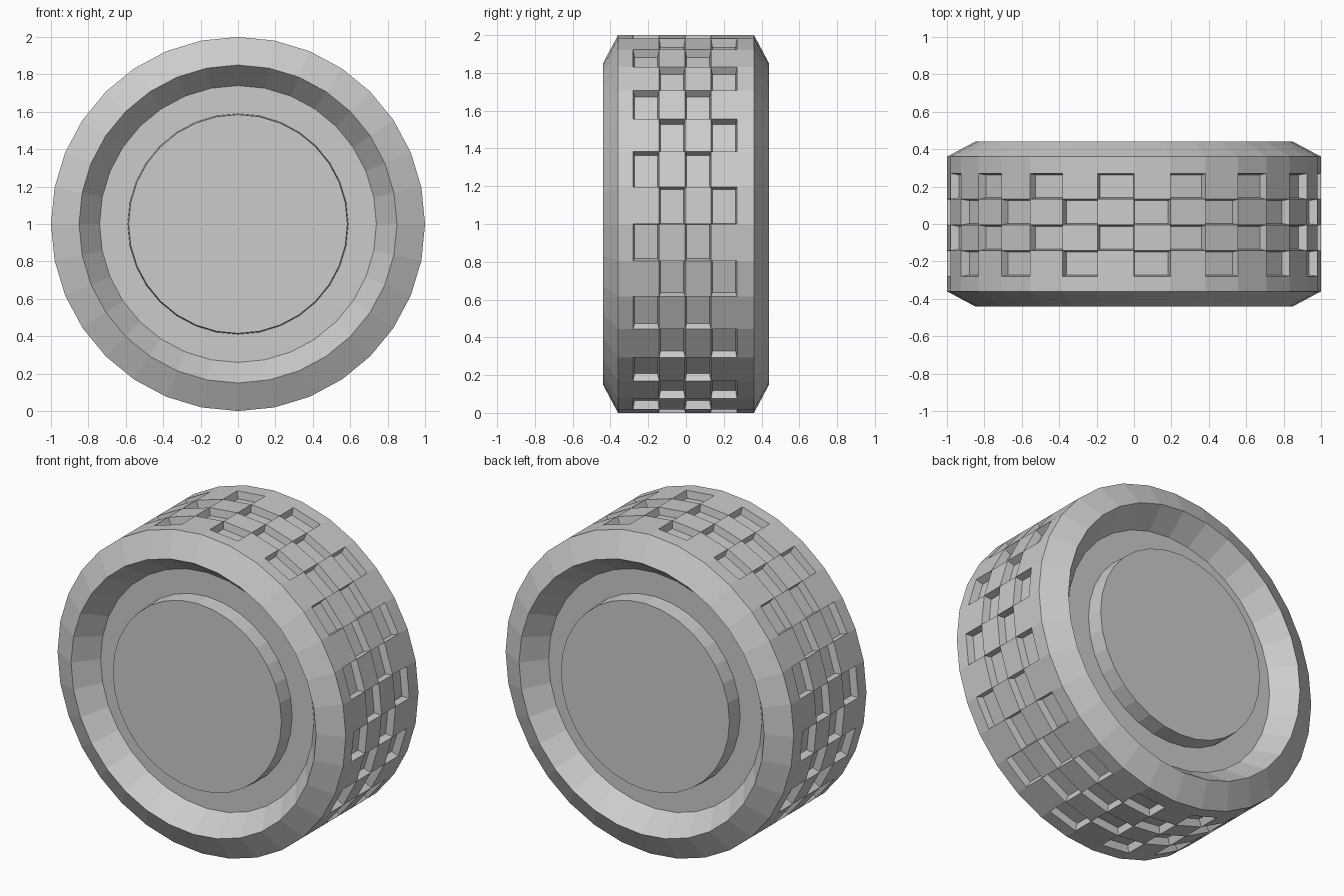
import bpy, bmesh
from math import sin, cos, pi

if "Cube" in bpy.data.objects:
    bpy.data.objects.remove(bpy.data.objects["Cube"])

SIDES = 32
FLOOR, HUB = 0.305, 0.405          # depth of the sidewall floor and hub face


def lathe(profile):
    """Spin (y, radius) points, running front to back, around the wheel axle."""
    bm = bmesh.new()
    rings = [[bm.verts.new((r * sin(2 * pi * k / SIDES), y, 1 + r * cos(2 * pi * k / SIDES)))
              for k in range(SIDES)] for y, r in profile]
    grid = {}
    for j in range(len(rings) - 1):
        a, b = rings[j], rings[j + 1]
        for k in range(SIDES):
            n = (k + 1) % SIDES
            grid[j, k] = bm.faces.new((a[k], a[n], b[n], b[k]))
    return bm, rings, grid


def finish(bm, name):
    bm.normal_update()
    mesh = bpy.data.meshes.new(name)
    bm.to_mesh(mesh)
    bm.free()
    obj = bpy.data.objects.new(name, mesh)
    bpy.context.collection.objects.link(obj)


# Tire: sidewall floor, sloped inner wall, bevelled shoulder, tread bands
half = [(-FLOOR, 0.59), (-FLOOR, 0.74), (-0.44, 0.85), (-0.36, 1.0)]
tread = [(-0.28 + 0.1375 * i, 1.0) for i in range(5)]
profile = half + tread + [(-y, r) for y, r in reversed(half)]
bm, rings, grid = lathe(profile)

# Tread pockets: checkerboard of recessed faces over the four middle bands
bm.normal_update()
pockets = [grid[len(half) + c, k] for c in range(4) for k in range(SIDES) if (c + k) % 2 == 0]
bmesh.ops.inset_individual(bm, faces=pockets, thickness=0.008, depth=-0.045, use_even_offset=True)
finish(bm, "tire")

# Raised hub discs on both sides
bm, rings, grid = lathe([(-HUB, 0.585), (-FLOOR, 0.59)])
bm.faces.new(list(reversed(rings[0])))
finish(bm, "hub_front")
bm, rings, grid = lathe([(FLOOR, 0.59), (HUB, 0.585)])
bm.faces.new(rings[1])
finish(bm, "hub_back")
